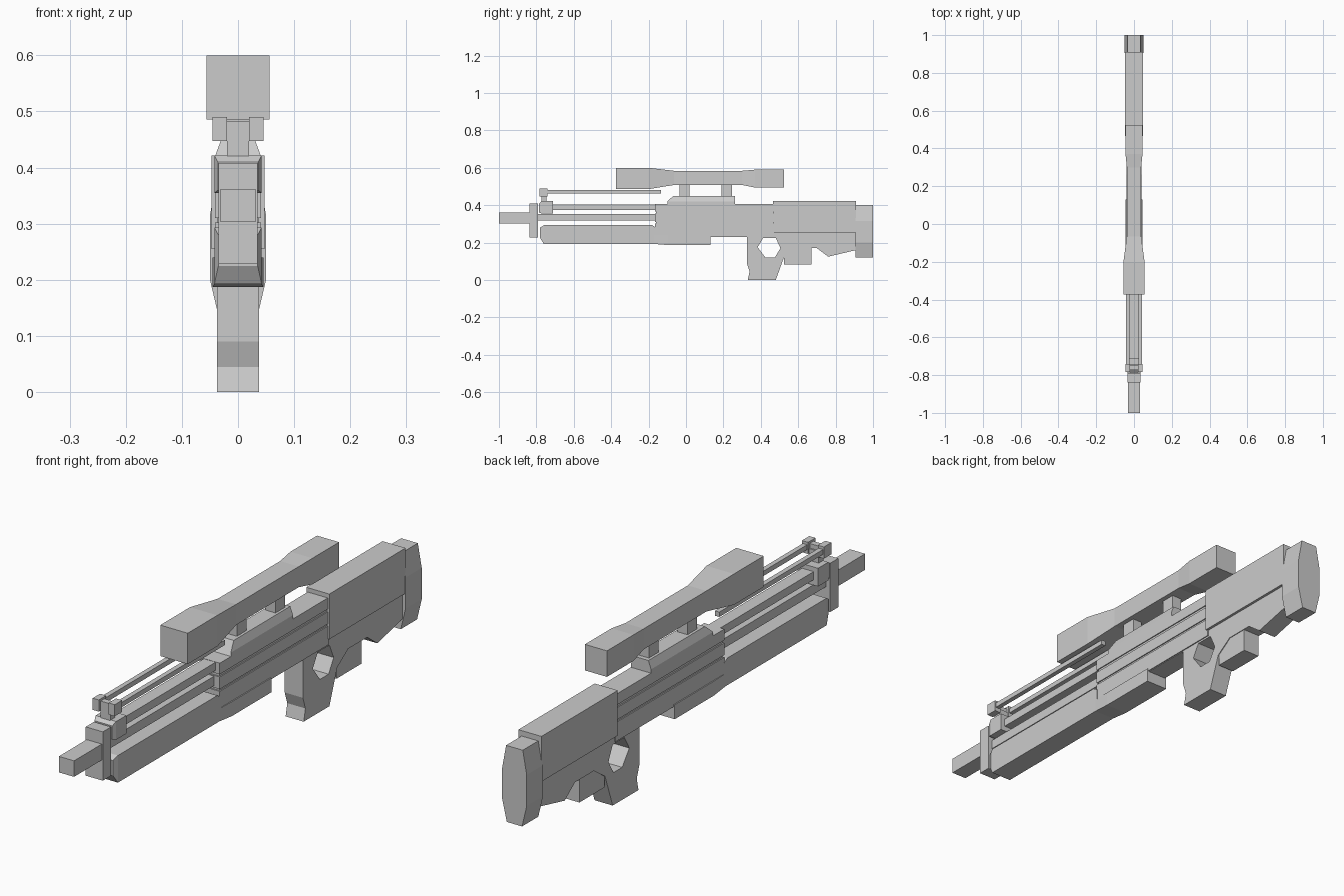
import bpy, bmesh


def finish(name, bm):
    bmesh.ops.recalc_face_normals(bm, faces=bm.faces)
    mesh = bpy.data.meshes.new(name)
    bm.to_mesh(mesh)
    bm.free()
    ob = bpy.data.objects.new(name, mesh)
    bpy.context.collection.objects.link(ob)
    return ob


def loft(name, rings):
    """Skin a list of equal-length point rings and cap both ends."""
    bm = bmesh.new()
    vs = [[bm.verts.new(p) for p in r] for r in rings]
    n = len(vs[0])
    for a, b in zip(vs, vs[1:]):
        for i in range(n):
            j = (i + 1) % n
            bm.faces.new((a[i], a[j], b[j], b[i]))
    bm.faces.new(vs[0][::-1])
    bm.faces.new(vs[-1])
    return finish(name, bm)


def side_prism(name, pts, x0, x1):
    return loft(name, [[(x, y, z) for y, z in pts] for x in (x0, x1)])


def box(name, x0, x1, y0, y1, z0, z1):
    return side_prism(name, [(y0, z0), (y1, z0), (y1, z1), (y0, z1)], x0, x1)


def sections(name, rows):
    """Rectangular sections along y: (y, half width, z low, z high)."""
    return loft(name, [[(-w, y, a), (w, y, a), (w, y, b), (-w, y, b)]
                       for y, w, a, b in rows])


# Main body with grip and lower stock, pierced by the trigger opening
body = side_prism("body", [
    (-0.16, 0.23), (0.325, 0.23), (0.325, 0.09), (0.34, 0.045), (0.33, 0),
    (0.48, 0), (0.525, 0.125), (0.59, 0.17), (0.70, 0.17), (0.76, 0.125),
    (0.91, 0.16), (0.91, 0.40), (-0.16, 0.40)], -0.037, 0.037)
cutter = side_prism("trigger_cutter", [
    (0.412, 0.225), (0.48, 0.225), (0.505, 0.17), (0.475, 0.12),
    (0.425, 0.12), (0.383, 0.175)], -0.1, 0.1)
cutter.hide_render = True
mod = body.modifiers.new("trigger_opening", 'BOOLEAN')
mod.operation = 'DIFFERENCE'
mod.solver = 'EXACT'
mod.object = cutter
bpy.context.view_layer.objects.active = body
bpy.ops.object.modifier_apply(modifier=mod.name)
bpy.data.objects.remove(cutter)

# Receiver side ribs
for i, (a, b) in enumerate([(0.232, 0.302), (0.31, 0.355), (0.365, 0.406)]):
    box(f"receiver_rib_{i}", -0.041, 0.041, -0.165, 0.47, a, b)

# Stock cover, magazine and butt pad
box("stock_cover", -0.047, 0.047, 0.465, 0.91, 0.255, 0.422)
box("magazine", -0.034, 0.034, 0.525, 0.67, 0.083, 0.18)
pad = [(-0.031, 0.12), (0.031, 0.12), (0.05, 0.2), (0.05, 0.315),
       (0.034, 0.402), (-0.034, 0.402), (-0.05, 0.315), (-0.05, 0.2)]
loft("butt_pad", [[(x, y, z) for x, z in pad] for y in (0.905, 1.0)])

# Fore-end with tapered nose, and its lip under the receiver
sections("fore_end", [(-0.78, 0.035, 0.225, 0.28), (-0.76, 0.042, 0.193, 0.293),
                      (-0.18, 0.042, 0.193, 0.293), (-0.16, 0.042, 0.193, 0.28)])
sections("fore_end_lip", [(-0.17, 0.042, 0.193, 0.24), (-0.10, 0.045, 0.187, 0.24),
                          (0.13, 0.045, 0.187, 0.24)])

# Barrel, upper tube and muzzle
box("barrel", -0.018, 0.018, -0.82, -0.15, 0.317, 0.352)
box("upper_tube", -0.024, 0.024, -0.72, -0.15, 0.375, 0.405)
box("muzzle", -0.031, 0.031, -1.0, -0.83, 0.303, 0.362)
box("front_bracket", -0.035, 0.035, -0.838, -0.79, 0.228, 0.408)
sections("tube_clamp", [(-0.785, 0.036, 0.36, 0.41), (-0.77, 0.042, 0.355, 0.422),
                        (-0.71, 0.042, 0.355, 0.422)])

# Folded bipod: post, crossbar, hinges and legs
box("bipod_post", -0.02, 0.02, -0.772, -0.745, 0.41, 0.465)
box("bipod_crossbar", -0.022, 0.022, -0.772, -0.75, 0.452, 0.482)
for s, side in ((-1, "left"), (1, "right")):
    x = 0.0325 * s
    box(f"bipod_hinge_{side}", x - 0.0125, x + 0.0125, -0.783, -0.74, 0.447, 0.49)
    box(f"bipod_leg_{side}", x - 0.009, x + 0.009, -0.75, -0.135, 0.462, 0.48)

# Scope rail, mounts and scope
loft("scope_rail", [[(-0.041, y0, 0.40), (0.041, y0, 0.40), (0.041, y0, 0.42),
                     (0.03, y1, 0.45), (-0.03, y1, 0.45), (-0.041, y0, 0.42)]
                    for y0, y1 in ((-0.10, -0.068), (0.262, 0.262))])
for i, y in enumerate((-0.035, 0.19)):
    box(f"scope_mount_{i}", -0.02, 0.02, y, y + 0.055, 0.44, 0.53)
sections("scope", [(-0.373, 0.056, 0.486, 0.6), (-0.20, 0.056, 0.486, 0.6),
                   (-0.065, 0.038, 0.508, 0.584), (0.30, 0.038, 0.508, 0.584),
                   (0.37, 0.045, 0.494, 0.59), (0.525, 0.045, 0.494, 0.59)])
